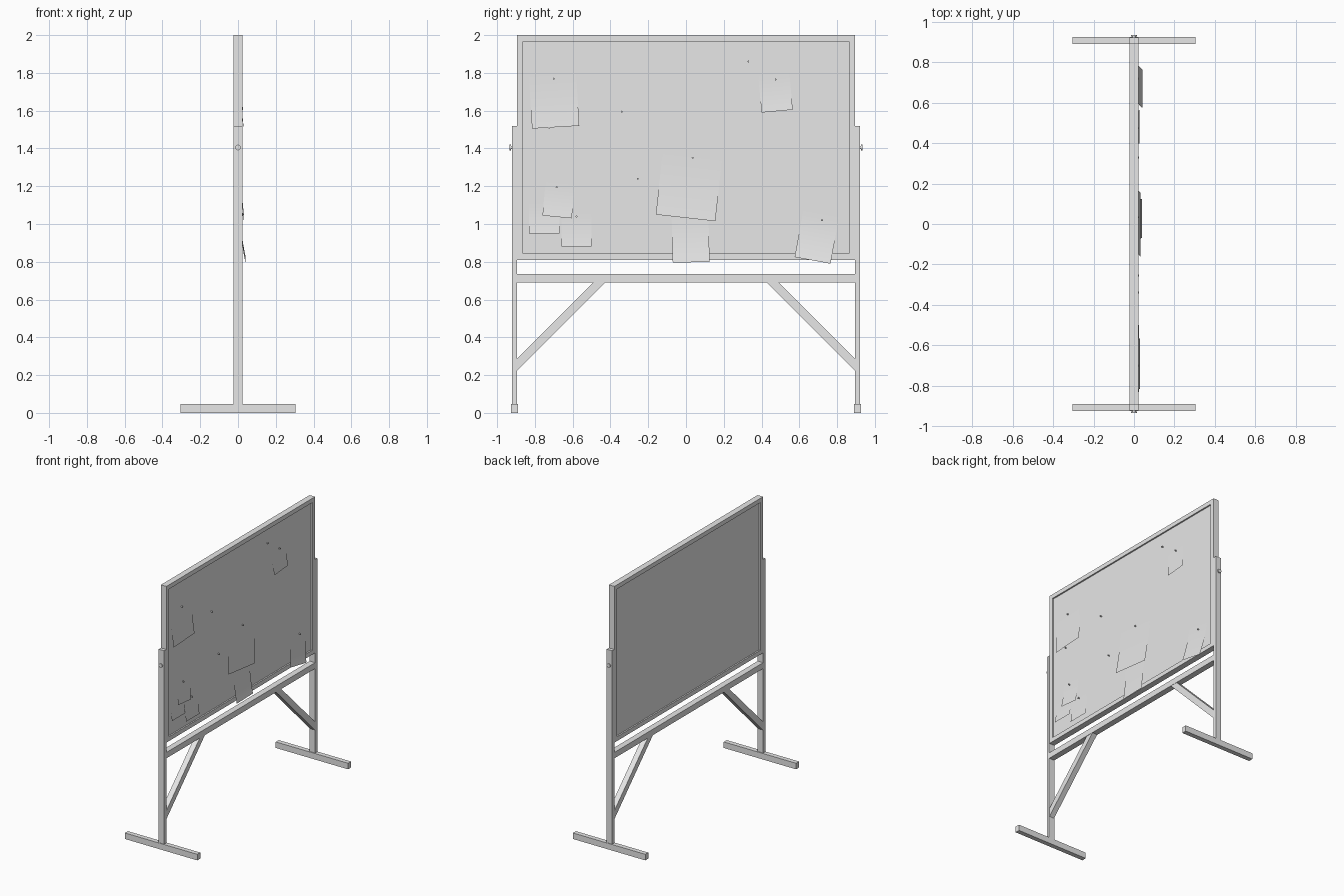
import bpy
import bmesh
from math import atan2, hypot, pi
from mathutils import Matrix, Vector

cube = bpy.data.objects.get("Cube")
if cube:
    bpy.data.objects.remove(cube, do_unlink=True)

grey = bpy.data.materials.new("plain_grey")
grey.use_nodes = True
colour = (0.8, 0.8, 0.8, 1)
grey.diffuse_color = colour
grey.node_tree.nodes["Principled BSDF"].inputs["Base Color"].default_value = colour


def add_object(name, bm, smooth=False):
    mesh = bpy.data.meshes.new(name)
    bm.to_mesh(mesh)
    bm.free()
    mesh.materials.append(grey)
    for face in mesh.polygons:
        face.use_smooth = smooth
    obj = bpy.data.objects.new(name, mesh)
    bpy.context.collection.objects.link(obj)
    return obj


def box_mesh(low, high):
    low, high = Vector(low), Vector(high)
    bm = bmesh.new()
    place = Matrix.Translation((low + high) / 2) @ Matrix.Diagonal((*(high - low), 1))
    bmesh.ops.create_cube(bm, size=1, matrix=place)
    return bm


def box(name, low, high):
    return add_object(name, box_mesh(low, high))


def cylinder(name, centre, radius, depth, axis, sides=16):
    bm = bmesh.new()
    turn = Matrix.Rotation(pi / 2, 4, axis)
    bmesh.ops.create_cone(bm, cap_ends=True, segments=sides, radius1=radius,
                          radius2=radius, depth=depth,
                          matrix=Matrix.Translation(centre) @ turn)
    return add_object(name, bm)


def brace(name, side, half):
    # Diagonal parallelogram running from post to rail
    profile = [(0.897, 0.22), (0.897, 0.285), (0.49, 0.69), (0.427, 0.69)]
    bm = bmesh.new()
    face = bm.faces.new([bm.verts.new((-half, side * y, z)) for y, z in profile])
    new = bmesh.ops.extrude_face_region(bm, geom=[face])["geom"]
    verts = [g for g in new if isinstance(g, bmesh.types.BMVert)]
    bmesh.ops.translate(bm, verts=verts, vec=(2 * half, 0, 0))
    bmesh.ops.recalc_face_normals(bm, faces=bm.faces)
    return add_object(name, bm)


def paper(name, left, right, height, lift):
    # Sheet hanging from its top edge, with the lower end curling outwards
    (y0, z0), (y1, z1) = left, right
    width = hypot(y1 - y0, z1 - z0)
    bm = bmesh.new()
    bmesh.ops.create_grid(bm, x_segments=2, y_segments=10, size=0.5)
    turn = Matrix.Rotation(atan2(z1 - z0, y1 - y0), 4, "X")
    for v in bm.verts:
        across, up = (v.co.x + 0.5) * width, v.co.y + 0.5
        out = face_x + 0.001 + lift * (1 - up) ** 2
        v.co = turn @ Vector((out, across, up * height)) + Vector((0, y0, z0))
    return add_object(name, bm, smooth=True)


# Framed board, with a shallow recess on both faces
half_depth, recess = 0.023, 0.011
face_x = half_depth - recess
bm = box_mesh((-half_depth, -0.895, 0.81), (half_depth, 0.895, 2.0))
panels = [f for f in bm.faces if abs(f.normal.x) > 0.9]
bmesh.ops.inset_individual(bm, faces=panels, thickness=0.046)
bmesh.ops.inset_individual(bm, faces=panels, thickness=0, depth=-recess)
add_object("framed_board", bm)

# Stand
box("cross_rail", (-half_depth, -0.897, 0.69), (half_depth, 0.897, 0.735))
for label, side in (("front", -1), ("back", 1)):
    ys = sorted((side * 0.896, side * 0.922))
    box(label + "_post", (-half_depth, ys[0], 0.045), (half_depth, ys[1], 1.52))
    ys = sorted((side * 0.89, side * 0.926))
    box(label + "_foot", (-0.305, ys[0], 0), (0.305, ys[1], 0.046))
    brace(label + "_brace", side, 0.021)
    cylinder(label + "_pivot_bolt", (0, side * 0.924, 1.405), 0.009, 0.012, "X")
    cylinder(label + "_bolt_head", (0, side * 0.931, 1.405), 0.015, 0.008, "X")

# Pinned sheets: lower corners, height and curl
sheets = [
    ((-0.815, 1.505), (-0.565, 1.52), 0.29, 0.016),
    ((0.40, 1.59), (0.565, 1.605), 0.20, 0.014),
    ((-0.16, 1.05), (0.155, 1.015), 0.35, 0.018),
    ((-0.76, 1.045), (-0.605, 1.03), 0.18, 0.014),
    ((-0.83, 0.95), (-0.67, 0.95), 0.16, 0.012),
    ((-0.66, 0.88), (-0.50, 0.88), 0.18, 0.012),
    ((-0.07, 0.795), (0.125, 0.80), 0.28, 0.026),
    ((0.575, 0.825), (0.765, 0.79), 0.25, 0.028),
]
for i, sheet in enumerate(sheets):
    paper(f"paper_{i + 1}", *sheet)

# Push pins
pins = [(-0.70, 1.77), (-0.725, 1.51), (0.33, 1.86), (0.475, 1.765),
        (-0.34, 1.595), (0.035, 1.35), (-0.255, 1.24), (-0.685, 1.195),
        (-0.58, 1.04), (0.72, 1.02)]
for i, (y, z) in enumerate(pins):
    cylinder(f"push_pin_{i + 1}", (face_x + 0.006, y, z), 0.005, 0.014, "Y", 10)
